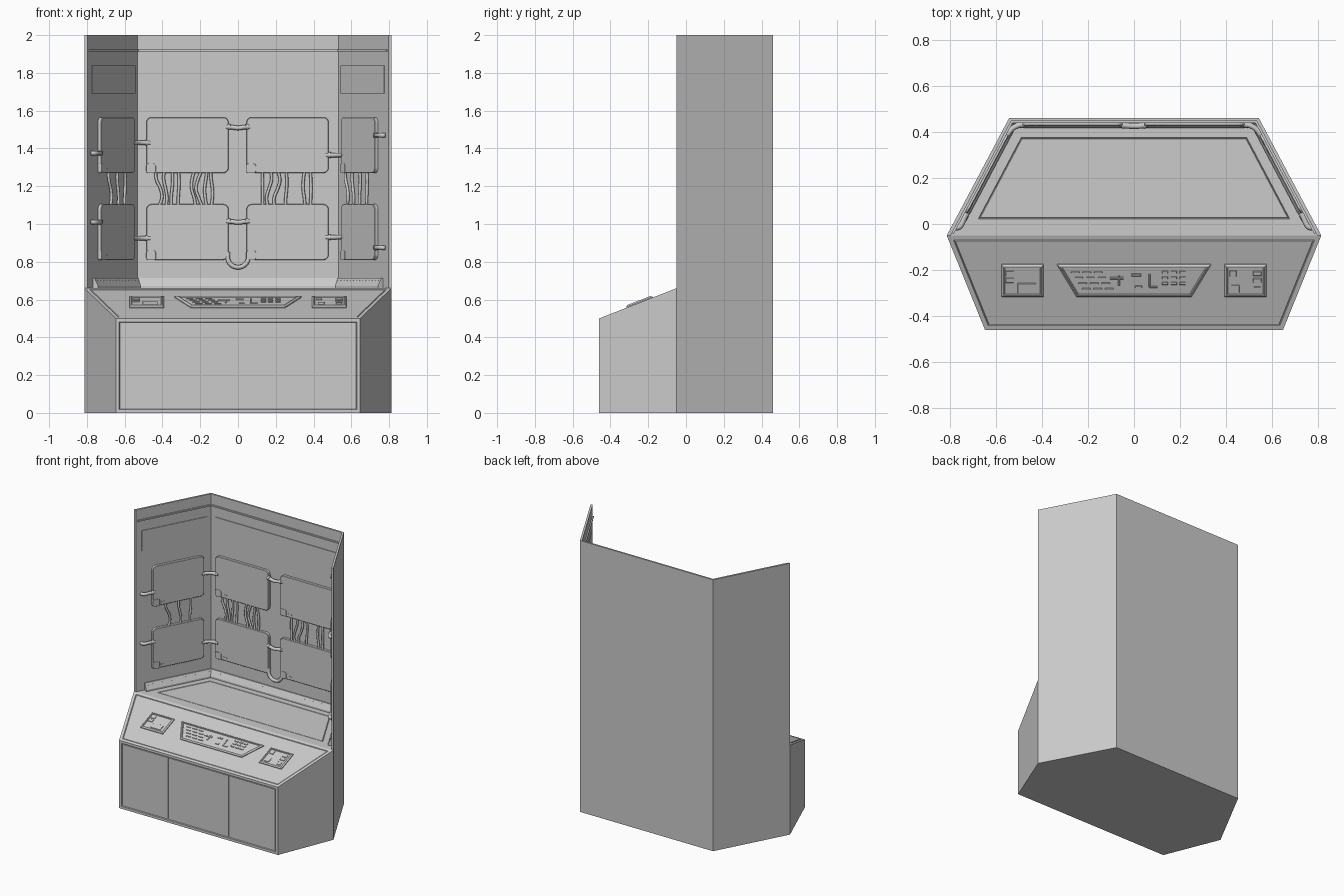
import bpy, bmesh, math
from mathutils import Vector, Matrix

if "Cube" in bpy.data.objects:
    bpy.data.objects.remove(bpy.data.objects["Cube"])

Z = Vector((0, 0, 1))
X = Vector((1, 0, 0))


def frame(origin, u, v):
    """Local frame: u across, v up the surface, third axis out of it."""
    u, v = Vector(u).normalized(), Vector(v).normalized()
    m = Matrix((u, v, u.cross(v))).transposed().to_4x4()
    m.translation = Vector(origin)
    return m


def add_object(name, bm):
    me = bpy.data.meshes.new(name)
    bm.normal_update()
    bm.to_mesh(me)
    bm.free()
    ob = bpy.data.objects.new(name, me)
    bpy.context.collection.objects.link(ob)
    return ob


def inset(bm, f, thickness, depth=0.0):
    bm.normal_update()
    bmesh.ops.inset_individual(bm, faces=[f], thickness=thickness, depth=depth, use_even_offset=True)


def plates(name, M, polys, d0, d1, chamfer=0, rim=0, recess=0):
    """Extruded outlines on a surface, with optional chamfer and recessed centre."""
    bm = bmesh.new()
    for p in polys:
        lo = [bm.verts.new(M @ Vector((u, v, d0))) for u, v in p]
        hi = [bm.verts.new(M @ Vector((u, v, d1 - chamfer))) for u, v in p]
        n = len(p)
        bm.faces.new(lo[::-1])
        for i in range(n):
            j = (i + 1) % n
            bm.faces.new((lo[i], lo[j], hi[j], hi[i]))
        top = bm.faces.new(hi)
        if chamfer:
            inset(bm, top, chamfer, chamfer)
        if recess:
            inset(bm, top, rim)
            inset(bm, top, 0.003, -recess)
    return add_object(name, bm)


def rect(x0, z0, x1, z1, r=0, n=5):
    if not r:
        return [(x0, z0), (x1, z0), (x1, z1), (x0, z1)]
    pts = []
    for cx, cz, a in ((x1 - r, z0 + r, -90), (x1 - r, z1 - r, 0), (x0 + r, z1 - r, 90), (x0 + r, z0 + r, 180)):
        for i in range(n + 1):
            t = math.radians(a + 90 * i / n)
            pts.append((cx + r * math.cos(t), cz + r * math.sin(t)))
    return pts


def box(cx, cy, w, h):
    return rect(cx - w / 2, cy - h / 2, cx + w / 2, cy + h / 2)


def pipes(name, paths, radius):
    """Smooth round tubes through world points, baked to a mesh."""
    cu = bpy.data.curves.new(name + "_path", 'CURVE')
    cu.dimensions = '3D'
    cu.bevel_depth, cu.bevel_resolution, cu.resolution_u = radius, 2, 4
    cu.use_fill_caps = True
    for path in paths:
        s = cu.splines.new('BEZIER')
        s.bezier_points.add(len(path) - 1)
        for bp, co in zip(s.bezier_points, path):
            bp.co = co
            bp.handle_left_type = bp.handle_right_type = 'AUTO'
    tmp = bpy.data.objects.new(name + "_path", cu)
    me = bpy.data.meshes.new_from_object(tmp)
    bpy.data.objects.remove(tmp)
    ob = bpy.data.objects.new(name, me)
    bpy.context.collection.objects.link(ob)
    me.shade_smooth()


# Surface frames: three inner walls, sloped console, front
D = Vector((0.468, -0.884, 0)).normalized()
B = frame((0, 0.447, 0), X, Z)
R = frame((0.533, 0.447, 0), D, Z)
L = frame((-0.533, 0.447, 0), (D.x, -D.y, 0), Z)
S = frame((0, -0.46, 0.5), X, (0, 0.41, 0.16))
F = frame((0, -0.46, 0), X, Z)
walls = (("back", B), ("right", R), ("left", L))

# Cabinet: base, sloped console, desk and thin surrounding walls in one shell
bm = bmesh.new()
ring = lambda pts, z: [bm.verts.new((x, y, z)) for x, y in pts]
outer = [(-0.813, -0.05), (-0.542, 0.46), (0.542, 0.46), (0.813, -0.05)]
inner = [(-0.796, -0.05), (-0.533, 0.447), (0.533, 0.447), (0.796, -0.05)]
front = [(-0.647, -0.46), (0.647, -0.46)]
o0, om, o2 = ring(outer, 0), ring([outer[0], outer[3]], 0.66), ring(outer, 2)
i1, i2, f0, f1 = ring(inner, 0.66), ring(inner, 2), ring(front, 0), ring(front, 0.5)
bm.faces.new(o0 + f0[::-1])
bm.faces.new((o0[1], o0[0], om[0], o2[0], o2[1]))
bm.faces.new((o0[2], o0[1], o2[1], o2[2]))
bm.faces.new((o0[3], o0[2], o2[2], o2[3], om[1]))
for i in range(3):
    bm.faces.new((i1[i], i1[i + 1], i2[i + 1], i2[i]))
    bm.faces.new((i2[i], i2[i + 1], o2[i + 1], o2[i]))
bm.faces.new((om[0], i1[0], i2[0], o2[0]))
bm.faces.new((i1[3], om[1], o2[3], i2[3]))
bm.faces.new((f0[0], f1[0], om[0], o0[0]))
bm.faces.new((f0[1], o0[3], om[1], f1[1]))
desk = bm.faces.new(i1[::-1])
slope = bm.faces.new((f1[0], f1[1], om[1], om[0]))
face = bm.faces.new((f0[0], f0[1], f1[1], f1[0]))
bmesh.ops.recalc_face_normals(bm, faces=bm.faces[:])
bm.normal_update()
for f, way in ((desk, Z), (slope, Z), (face, Vector((0, -1, 0)))):
    if f.normal.dot(way) < 0:
        f.normal_flip()
for f, margin in ((desk, 0.072), (slope, 0.02)):
    inset(bm, f, margin)
    inset(bm, f, 0.003, -0.005)
    inset(bm, f, 0.003, 0.004)
inset(bm, face, 0.018)
inset(bm, face, 0.003, -0.008)
add_object("cabinet", bm)

# Cupboard doors on the front
plates("doors", F, [rect(-0.623, 0.024, -0.252, 0.476), rect(-0.246, 0.024, 0.242, 0.476),
                    rect(0.248, 0.024, 0.623, 0.476)], -0.009, -0.002)

# Sloped skirting where the desk meets the walls
bm = bmesh.new()
prof = [(0, 0.714), (0.008, 0.714), (0.03, 0.672), (0.03, 0.66), (0, 0.66)]
corner = lambda s, d, z: Vector((s * (0.533 - 0.602 * d), 0.447 - d, z))
st = [[bm.verts.new(p) for p in sec] for sec in (
    [L @ Vector((-0.5, z, d)) for d, z in prof], [corner(-1, d, z) for d, z in prof],
    [corner(1, d, z) for d, z in prof], [R @ Vector((0.5, z, d)) for d, z in prof])]
for a, b in zip(st, st[1:]):
    for i in range(5):
        j = (i + 1) % 5
        bm.faces.new((a[i], a[j], b[j], b[i]))
bm.faces.new(st[0])
bm.faces.new(st[3])
bmesh.ops.recalc_face_normals(bm, faces=bm.faces[:])
add_object("skirting", bm)

# Wall trim, header panels, screens and skirting rivets
screens = {"back": [(-0.485, -0.05), (0.045, 0.48)], "right": [(0.06, 0.445)], "left": [(-0.445, -0.06)]}
span = {"back": (-0.533, 0.533), "right": (0, 0.55), "left": (-0.55, 0)}
head = {"back": (-0.5, 0.5), "right": (0.03, 0.52), "left": (-0.52, -0.03)}
for name, M in walls:
    a, b = span[name]
    plates(name + "_top_trim", M, [rect(a, 1.914, b, 1.924)], -0.002, 0.009)
    a, b = head[name]
    plates(name + "_header_panel", M, [rect(a, 1.69, b, 1.84)], -0.002, 0.005)
    cells = [(a, z, b, z + 0.295) for a, b in screens[name] for z in (0.81, 1.27)]
    plates(name + "_screens", M, [rect(*c, 0.028) for c in cells], -0.002, 0.02, 0.003)
    plates(name + "_screen_tabs", M, [rect(a - 0.001, z - 0.001, a + 0.05, z + 0.05, 0.012) for a, z, _, _ in cells],
           0.0, 0.0215, 0.001)
    plates(name + "_screen_lights", M, [box(a + 0.08, z + 0.025, 0.03, 0.005) for a, z, _, _ in cells], 0.018, 0.0215)
    u, n = M.col[0].to_3d(), M.col[2].to_3d()
    K = frame(M.translation + Z * 0.714 + n * 0.008, u, Z * 0.042 - n * 0.022)
    a, b = (v * 0.9 for v in span[name])
    plates(name + "_rivets", K, [box(a + (b - a) * (i + 0.5) / 14, -0.016, 0.006, 0.006) for i in range(14)],
           -0.001, 0.002)

# Hanging cables between the screen rows
cables = {"back": (-0.42, -0.385, -0.35, -0.315, -0.235, -0.205, -0.17, -0.14, 0.13, 0.165, 0.205, 0.255, 0.35, 0.385),
          "right": (0.11, 0.18, 0.26, 0.34), "left": (-0.33, -0.24, -0.16)}
for name, M in walls:
    paths = []
    for i, u in enumerate(cables[name]):
        amp = 0.012 * math.cos(i * 1.3) + 0.006
        paths.append([M @ Vector((u + amp * math.sin(t * 5.2 + i * 0.4), 1.09 + 0.195 * t, 0.011))
                      for t in (0, 0.25, 0.5, 0.75, 1)])
    pipes(name + "_cables", paths, 0.008)

# Rigid pipes: centre links, drooping loop, corner elbows and wall outlets
path = lambda *pts: [M @ Vector((u, z, d)) for M, u, z, d in pts]
tubes, collars = [], []
for z in (1.51, 1.01):
    tubes.append(path((B, -0.06, z + 0.005, 0.014), (B, -0.035, z + 0.003, 0.02), (B, 0, z - 0.002, 0.022),
                      (B, 0.035, z + 0.003, 0.02), (B, 0.06, z + 0.005, 0.014)))
    for s in (-1, 1):
        collars.append(path((B, s * 0.053, z + 0.005, 0.017), (B, s * 0.04, z + 0.004, 0.019)))
tubes.append(path((B, -0.054, 0.85, 0.008), (B, -0.054, 0.815, 0.012), (B, -0.036, 0.784, 0.014), (B, 0, 0.771, 0.014),
                  (B, 0.036, 0.784, 0.014), (B, 0.054, 0.815, 0.012), (B, 0.054, 0.85, 0.008)))
for M, s, heights, outlets in ((L, -1, (1.43, 0.925), (1.375, 1.01)), (R, 1, (1.365, 0.93), (1.47, 0.875))):
    for z in heights:
        tubes.append(path((B, s * 0.465, z, 0.012), (B, s * 0.5, z, 0.018), (M, s * 0.03, z, 0.018),
                          (M, s * 0.075, z, 0.012)))
        collars.append(path((B, s * 0.48, z, 0.014), (B, s * 0.492, z, 0.016)))
    for z in outlets:
        tubes.append(path((M, s * 0.43, z, 0.012), (M, s * 0.48, z, 0.018), (M, s * 0.512, z, 0.016),
                          (M, s * 0.525, z, -0.002)))
        collars.append(path((M, s * 0.444, z, 0.015), (M, s * 0.458, z, 0.016)))
pipes("pipes", tubes, 0.012)
pipes("pipe_collars", collars, 0.015)

# Control panels on the slope, raised frames with sunken faces
plates("side_control_panels", S, [rect(-0.575, 0.156, -0.393, 0.306), rect(0.393, 0.156, 0.575, 0.306)],
       -0.003, 0.012, 0.008, 0.004, 0.006)
plates("centre_control_panel", S, [[(-0.25, 0.156), (0.25, 0.156), (0.335, 0.306), (-0.335, 0.306)]],
       -0.003, 0.012, 0.008, 0.004, 0.006)

# Buttons, dashes and markers
keys = [box(-0.54, 0.266, 0.035, 0.022), box(-0.54, 0.234, 0.035, 0.022), box(-0.465, 0.198, 0.08, 0.045),
        box(0.43, 0.266, 0.03, 0.028), box(0.44, 0.195, 0.035, 0.035), box(0.535, 0.266, 0.035, 0.02),
        box(0.535, 0.234, 0.035, 0.02), box(0.535, 0.192, 0.03, 0.025)]
for row in range(4):
    v = 0.272 - row * 0.026
    keys += [box(-0.255 + row * 0.016 + i * 0.05, v, 0.036, 0.006) for i in range(3)]
    if row < 3:
        keys += [box(0.135 + i * 0.038, v, 0.026, 0.012) for i in range(3)]
keys += [box(-0.075, 0.244, 0.06, 0.009), box(-0.065, 0.234, 0.009, 0.045), box(0.01, 0.259, 0.04, 0.012),
         box(0.067, 0.234, 0.008, 0.06), box(0.085, 0.204, 0.035, 0.008), box(0.02, 0.204, 0.03, 0.01)]
plates("control_buttons", S, keys, 0.003, 0.0105, 0.0015)
